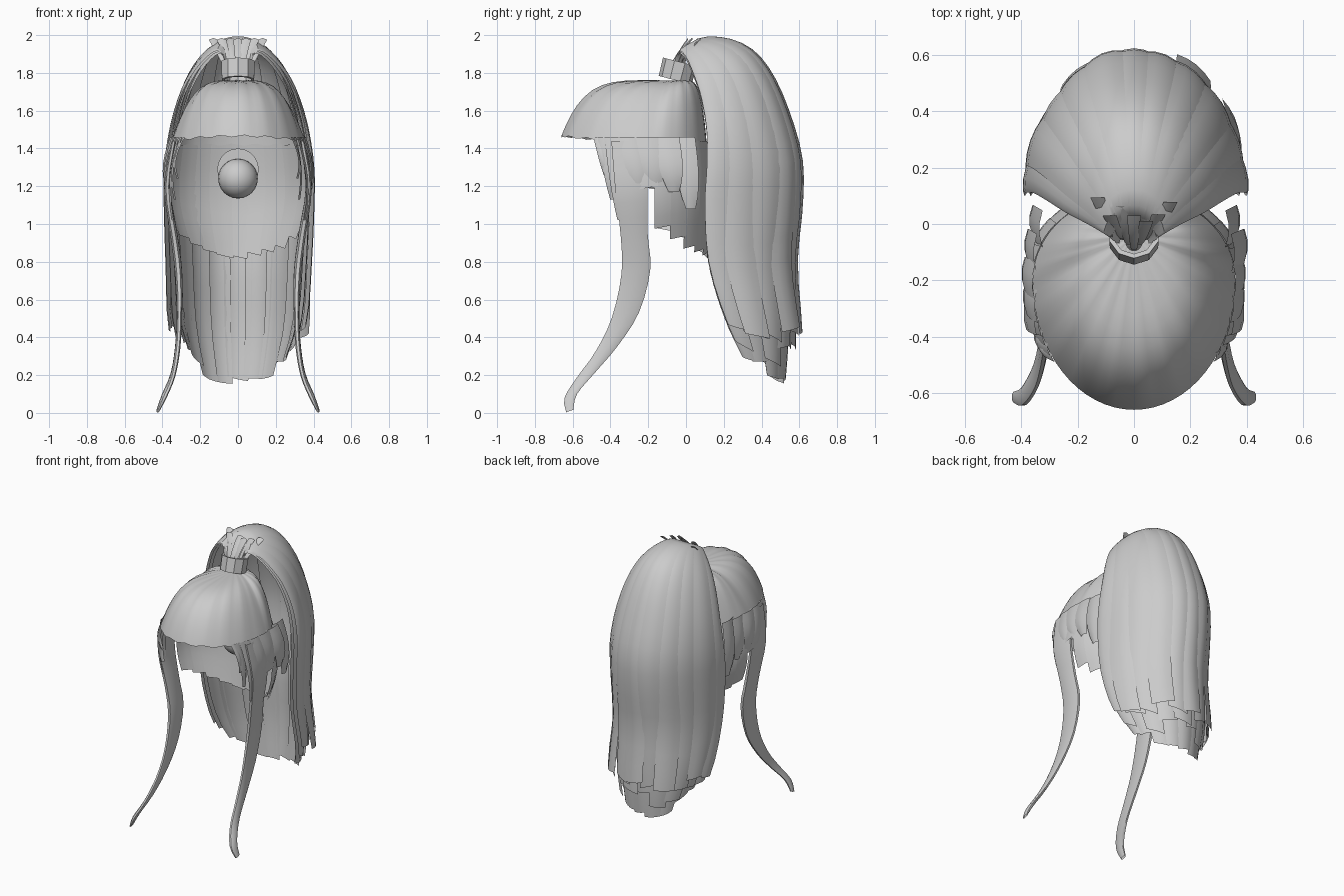
import bpy, bmesh, math, random
from mathutils import Vector, Matrix

random.seed(4)
cube = bpy.data.objects.get("Cube")
if cube:
    bpy.data.objects.remove(cube)

grey = bpy.data.materials.new("hair grey")
grey.use_nodes = True
COLOUR = (0.6, 0.6, 0.6, 1)
grey.diffuse_color = COLOUR
grey.node_tree.nodes["Principled BSDF"].inputs["Base Color"].default_value = COLOUR


def finish(name, bm, angle=40):
    mesh = bpy.data.meshes.new(name)
    bm.to_mesh(mesh)
    bm.free()
    mesh.materials.append(grey)
    obj = bpy.data.objects.new(name, mesh)
    bpy.context.collection.objects.link(obj)
    bpy.ops.object.select_all(action='DESELECT')
    obj.select_set(True)
    bpy.context.view_layer.objects.active = obj
    bpy.ops.object.shade_smooth_by_angle(angle=math.radians(angle))


def sheet(bm, f, nu, nv):
    """Grid of quads over f(u, v), with u and v from 0 to 1."""
    grid = [[bm.verts.new(f(i / nu, j / nv)) for i in range(nu + 1)] for j in range(nv + 1)]
    for j in range(nv):
        for i in range(nu):
            bm.faces.new((grid[j][i], grid[j + 1][i], grid[j + 1][i + 1], grid[j][i + 1]))


def sample(rows, t):
    """Smooth interpolation through a list of rows, t counted in rows."""
    i = max(0, min(int(t), len(rows) - 2))
    k = t - i
    a, b = rows[i], rows[i + 1]
    p, q = rows[max(i - 1, 0)], rows[min(i + 2, len(rows) - 1)]
    return [0.5 * (2 * B + (C - A) * k + (2 * A - 5 * B + 4 * C - D) * k * k
                   + (3 * B - A - 3 * C + D) * k ** 3) for A, B, C, D in zip(p, a, b, q)]


def mix(a, b, t):
    return a + (b - a) * t


# Cap: dome of combed hair from the crown to the rim; angle 0 is the front
def rim(a):
    c = math.cos(a)
    return Vector((0.36 * math.sin(a), -0.2 - (0.46 if c > 0 else 0.31) * c, 1.42 + 0.045 * max(c, 0)))


def cap(u, v):
    a = math.tau * u
    t = 1 - (1 - mix(0.05, 1, v)) ** 1.8
    edge = rim(a)
    power = mix(3, 5.5, abs(math.cos(a)))
    ripple = 0.006 * math.sin(18 * a) * t
    return (edge.x * t, mix(-0.04, edge.y, t), mix(edge.z, 1.76, 1 - t ** power) + ripple)


bm = bmesh.new()
sheet(bm, cap, 64, 12)
bmesh.ops.remove_doubles(bm, verts=bm.verts, dist=0.0005)
finish("hair_cap", bm)

# Back of the head down to the nape, in overlapping locks with ragged ends
bm = bmesh.new()
LOCKS = 15
for n in range(LOCKS):
    start = mix(-112, 96, n / (LOCKS - 1))
    middle = abs(start + 8)
    bottom = 0.83 + 0.15 * min(1, middle / 75) ** 2 if middle < 85 else 1.19
    bottom += random.uniform(0, 0.02)
    lift = random.uniform(0, 0.012)

    def nape(u, v):
        a = math.radians(start + 18 * u)
        z = mix(1.44, bottom - 0.02 * u, v)
        low = max(0, 1.25 - z) / 0.4
        bulge = 1 + lift + 0.1 * math.sin(min(1, (1.44 - z) / 0.45) * math.pi / 1.5)
        return (0.36 * math.sin(a) * (bulge - 0.27 * low ** 2),
                -0.2 + 0.31 * math.cos(a) * (bulge - 0.07 * low ** 2), z)
    sheet(bm, nape, 3, 8)
finish("nape_hair", bm)

# Temple hair: short tapered wisps below the rim, on both sides
bm = bmesh.new()
for side in (1, -1):
    for y, width, end in ((-0.47, 0.05, 1.24), (-0.44, 0.07, 1.13), (-0.40, 0.08, 1.02),
                          (-0.36, 0.1, 1.02), (-0.30, 0.13, 1.16), (-0.22, 0.14, 1.19),
                          (-0.12, 0.14, 1.17), (-0.03, 0.13, 1.08)):
        top_x = 0.36 * math.sqrt(max(0.1, 1 - ((y + 0.2) / 0.46) ** 2))
        out = random.uniform(0.03, 0.05)

        def wisp(u, v):
            w = width * (1 - 0.6 * v ** 3)
            x = top_x - 0.01 + out * math.sin(2.4 * v) + 0.012 * math.sin(math.pi * u)
            return (side * x, y + w * (u - 0.4) + 0.05 * v, mix(1.46, end, v))
        sheet(bm, wisp, 3, 6)
finish("temple_wisps", bm)

# Long side strands: x, y, z, half depth, half thickness
STRAND = [(0.34, -0.30, 1.44, 0.10, 0.02), (0.375, -0.29, 1.2, 0.09, 0.025),
          (0.34, -0.275, 0.95, 0.075, 0.03), (0.315, -0.265, 0.75, 0.08, 0.03),
          (0.31, -0.32, 0.52, 0.075, 0.022), (0.32, -0.42, 0.34, 0.06, 0.022),
          (0.345, -0.53, 0.2, 0.05, 0.02), (0.39, -0.61, 0.09, 0.035, 0.022),
          (0.425, -0.615, 0.01, 0.02, 0.012)]
for side, label in ((1, "left"), (-1, "right")):
    bm = bmesh.new()

    def strand(u, v):
        x, y, z, depth, thick = sample(STRAND, v * (len(STRAND) - 1))
        a = math.tau * u
        groove = 1 - 0.35 * math.cos(a) ** 2
        return (side * (x + thick * math.cos(a) * groove), y + depth * math.sin(a),
                z + 0.35 * depth * math.sin(a) * v)
    sheet(bm, strand, 10, 24)
    bmesh.ops.remove_doubles(bm, verts=bm.verts, dist=0.0005)
    finish(label + "_long_strand", bm)

# Hair tie: an open leaning band with a wall
bm = bmesh.new()
BAND = [(0.09, -0.05), (0.092, 0.05), (0.076, 0.05), (0.072, -0.05), (0.09, -0.05)]


def band(u, v):
    r, z = BAND[round(v * 4)]
    return (r * math.sin(math.tau * u), r * math.cos(math.tau * u), z)


sheet(bm, band, 10, 4)
bmesh.ops.remove_doubles(bm, verts=bm.verts, dist=0.0005)
bmesh.ops.transform(bm, verts=bm.verts,
                    matrix=Matrix.Translation((0, -0.045, 1.81)) @ Matrix.Rotation(-0.25, 4, 'X'))
finish("hair_tie", bm, 30)

# Ponytail: each row is front y, front z, back y, back z, half width
TAIL = [(-0.07, 1.83, -0.01, 1.83, 0.06), (-0.04, 1.92, 0.05, 1.975, 0.10),
        (0.0, 1.89, 0.2, 1.99, 0.17), (0.04, 1.80, 0.35, 1.93, 0.25),
        (0.08, 1.68, 0.46, 1.80, 0.315), (0.11, 1.5, 0.55, 1.6, 0.37),
        (0.11, 1.3, 0.62, 1.35, 0.40), (0.10, 1.1, 0.62, 1.1, 0.40),
        (0.12, 0.8, 0.585, 0.8, 0.385), (0.21, 0.5, 0.585, 0.46, 0.355),
        (0.32, 0.27, 0.55, 0.17, 0.27)]


def tail_layer(name, count, shrink, end_side, end_back, spread, flare):
    """Fan of overlapping locks around the back; flare kicks the tips outwards."""
    bm = bmesh.new()
    step = 180 / count
    for n in range(count):
        a0, a1 = -90 + step * (n - 0.15), -90 + step * (n + 1.15)
        back = math.cos(math.radians((a0 + a1) / 2))
        end = mix(end_side, end_back, back) + random.uniform(-spread, spread)
        lift, skew = random.uniform(-0.02, 0.02), random.uniform(-0.15, 0.15)
        kick = random.uniform(0, flare)

        def lock(u, v):
            t = min(end + skew * (u - 0.5) * v, 10)
            yf, zf, yb, zb, w = sample(TAIL, t * v)
            a = math.radians(max(-92, min(92, mix(a0, a1, u))))
            c = math.cos(a)
            k = shrink + (lift + 0.02 * math.sin(math.pi * u)) * min(1, 3 * v) + kick * v ** 12
            return (w * math.sin(a) * k, yf + (yb - yf) * c ** 1.15 * k if c > 0 else yf,
                    mix(zf, zb, c) - (1 - shrink) * 0.12)
        sheet(bm, lock, 4, 24)
    finish(name, bm)


tail_layer("ponytail_outer", 11, 0.985, 9.1, 9.2, 0.12, 0.16)
tail_layer("ponytail_middle", 10, 0.93, 9.3, 9.5, 0.2, 0.08)
tail_layer("ponytail_inner", 9, 0.86, 9.5, 9.95, 0.15, 0.0)

# Ponytail root: separate locks fanning out of the tie to the top of the ponytail
bm = bmesh.new()
for n in range(7):
    x = mix(-0.05, 0.05, n / 6)
    reach = random.uniform(0.08, 0.14)

    def root(u, v):
        w = mix(0.02, 0.05, v)
        return (x * (1 + 1.6 * v) + w * (u - 0.5), -0.09 + abs(x) + reach * v ** 1.5,
                mix(1.78, 1.975, v ** 0.8) + 0.01 * math.sin(math.pi * u))
    sheet(bm, root, 2, 6)
finish("ponytail_root", bm)

# Round plug inside the head: a short cylinder with a ball at its front
bm = bmesh.new()
bmesh.ops.create_uvsphere(bm, u_segments=20, v_segments=12, radius=0.105,
                          matrix=Matrix.Translation((0, 0.0, 1.24)))
bmesh.ops.create_cone(bm, cap_ends=True, segments=20, radius1=0.11, radius2=0.11, depth=0.12,
                      matrix=Matrix.Translation((0, 0.06, 1.29)) @ Matrix.Rotation(math.pi / 2, 4, 'X'))
finish("inner_plug", bm)
